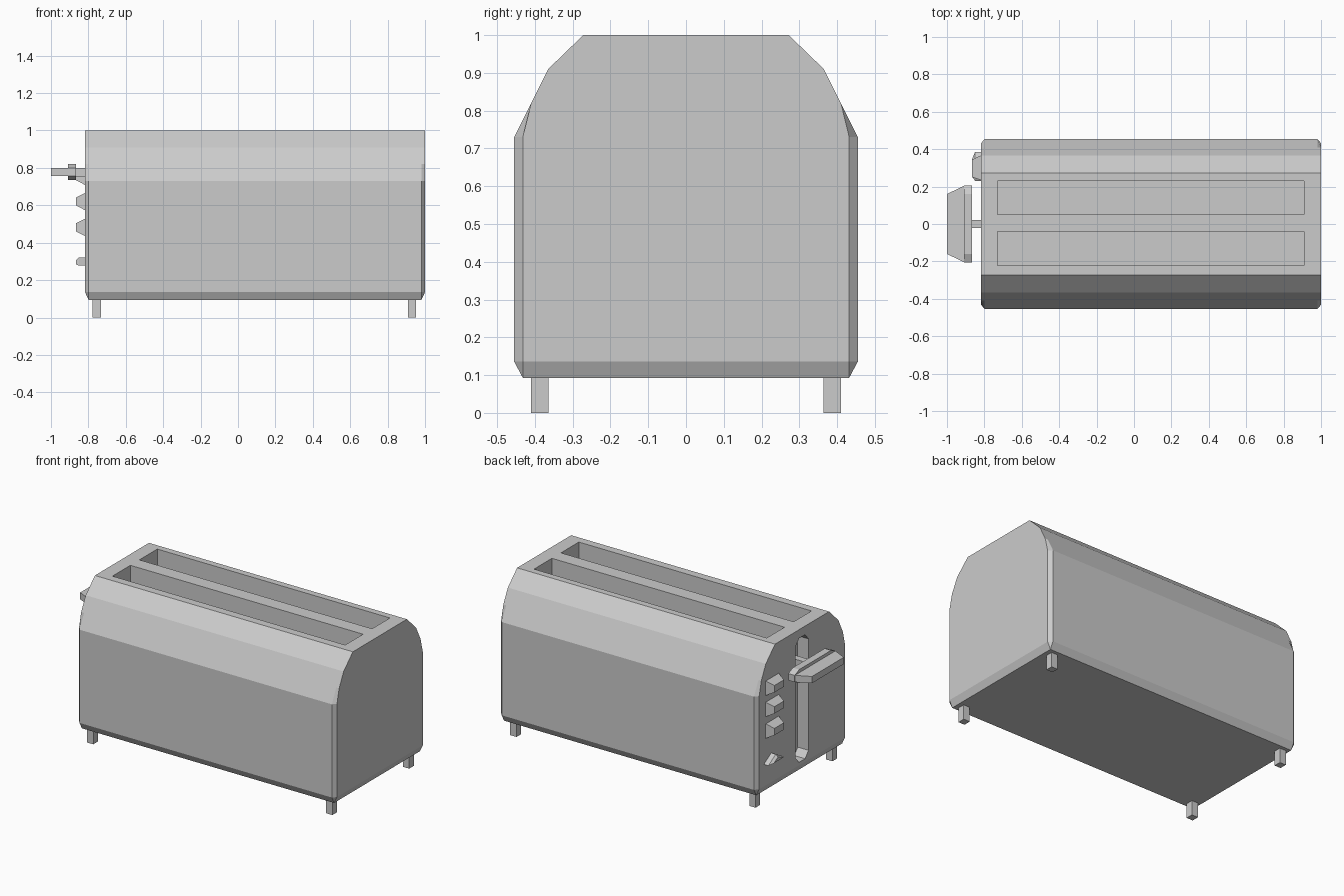
import bpy, bmesh

if "Cube" in bpy.data.objects:
    bpy.data.objects.remove(bpy.data.objects["Cube"])


def loft(name, rings):
    """Join matching rings of points into a closed solid."""
    bm = bmesh.new()
    vs = [[bm.verts.new(p) for p in r] for r in rings]
    n = len(rings[0])
    for a, b in zip(vs, vs[1:]):
        for i in range(n):
            j = (i + 1) % n
            bm.faces.new((a[i], a[j], b[j], b[i]))
    bm.faces.new(vs[0])
    bm.faces.new(vs[-1])
    bmesh.ops.remove_doubles(bm, verts=bm.verts, dist=1e-5)
    bmesh.ops.recalc_face_normals(bm, faces=bm.faces)
    me = bpy.data.meshes.new(name)
    bm.to_mesh(me)
    bm.free()
    ob = bpy.data.objects.new(name, me)
    bpy.context.collection.objects.link(ob)
    return ob


def at_x(x, yz):
    return [(x, y, z) for y, z in yz]


def rect(y0, y1, z0, z1):
    return [(y0, z0), (y1, z0), (y1, z1), (y0, z1)]


def box(name, x0, x1, y0, y1, z0, z1):
    r = rect(y0, y1, z0, z1)
    return loft(name, [at_x(x0, r), at_x(x1, r)])


def mirrored(half):
    return half + [(-y, z) for y, z in reversed(half)]


def cut(target, cutter):
    m = target.modifiers.new(cutter.name, 'BOOLEAN')
    m.operation = 'DIFFERENCE'
    m.solver = 'EXACT'
    m.object = cutter
    cutter.hide_render = True
    cutter.hide_set(True)


# Body: domed section with chamfered vertical and lower edges
dome = [(.41, .82), (.365, .91), (.272, 1)]
end = mirrored([(.432, .136), (.432, .136), (.432, .73)] + dome)
mid = mirrored([(.432, .093), (.455, .136), (.455, .73)] + dome)
body = loft("body", [at_x(-.818, end), at_x(-.798, mid),
                     at_x(.98, mid), at_x(1, end)])

# Bread slots
for i, y in enumerate((.14, -.131)):
    cut(body, box(f"bread_slot_cutter_{i}", -.73, .91, y - .09, y + .09, .27, 1.1))

# Lever channel with clipped corners
channel = mirrored([(.03, .155), (.065, .195), (.065, .905), (.03, .945)])
cut(body, loft("lever_channel_cutter", [at_x(-.9, channel), at_x(-.742, channel)]))

# Lever: stem, hexagonal bar and tapered grip
box("lever_stem", -.87, -.735, -.022, .022, .755, .80)
bar = mirrored([(.16, .735), (.205, .757), (.205, .80), (.16, .82)])
loft("lever_bar", [at_x(-.91, bar), at_x(-.865, bar)])
loft("lever_grip", [at_x(-1, rect(-.16, .16, .757, .80)),
                    at_x(-.908, rect(-.205, .205, .757, .80))])

# Three push buttons
for i, z in enumerate((.755, .62, .482)):
    loft(f"button_{i}", [at_x(-.81, rect(.232, .37, z - .05, z + .05)),
                         at_x(-.865, rect(.25, .345, z - .022, z + .022))])

# Triangular indicator
loft("indicator", [at_x(-.81, [(.23, .277), (.385, .277), (.31, .322)]),
                   at_x(-.85, [(.23, .277), (.385, .277), (.31, .322)]),
                   at_x(-.865, [(.255, .284), (.35, .284), (.31, .308)])])

# Feet
for x in (-.755, .93):
    for s in (-1, 1):
        y = s * .387
        box("foot", x - .022, x + .022, y - .023, y + .023, 0, .1)
